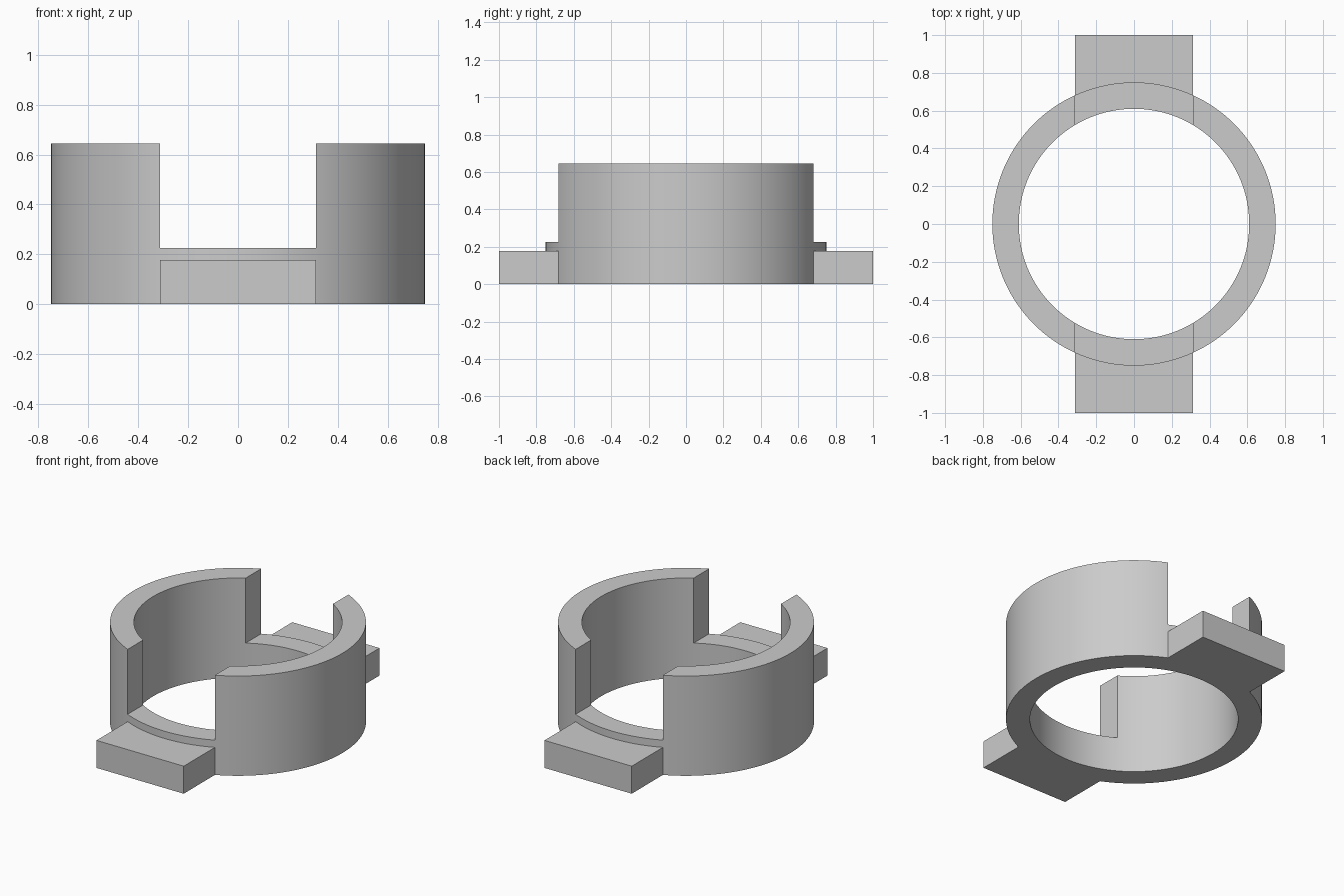
import bpy, bmesh, math

OUTER, INNER, HEIGHT = 0.75, 0.61, 0.645
HALF_SLOT, LEDGE, TAB_TOP = 0.312, 0.225, 0.178
SEGMENTS = 128

cube = bpy.data.objects.get("Cube")
if cube:
    bpy.data.objects.remove(cube, do_unlink=True)

grey = bpy.data.materials.new("light grey")
grey.use_nodes = True
colour = (0.6, 0.6, 0.6, 1)
grey.diffuse_color = colour
grey.node_tree.nodes["Principled BSDF"].inputs["Base Color"].default_value = colour


def add_object(name, bm):
    bmesh.ops.recalc_face_normals(bm, faces=bm.faces)
    mesh = bpy.data.meshes.new(name)
    bm.to_mesh(mesh)
    bm.free()
    mesh.materials.append(grey)
    obj = bpy.data.objects.new(name, mesh)
    bpy.context.collection.objects.link(obj)
    return obj


def box(name, low, high):
    bm = bmesh.new()
    bmesh.ops.create_cube(bm, size=1)
    for v in bm.verts:
        v.co = [lo if c < 0 else hi for c, lo, hi in zip(v.co, low, high)]
    return add_object(name, bm)


def ring(name):
    # Rectangular wall section swept once around the z axis
    bm = bmesh.new()
    section = [(INNER, 0), (OUTER, 0), (OUTER, HEIGHT), (INNER, HEIGHT)]
    loops = []
    for i in range(SEGMENTS):
        a = 2 * math.pi * i / SEGMENTS
        loops.append([bm.verts.new((r * math.cos(a), r * math.sin(a), z))
                      for r, z in section])
    for i, here in enumerate(loops):
        there = loops[(i + 1) % SEGMENTS]
        for j in range(4):
            k = (j + 1) % 4
            bm.faces.new((here[j], there[j], there[k], here[k]))
    return add_object(name, bm)


def combine(target, other, operation):
    mod = target.modifiers.new(operation.lower(), 'BOOLEAN')
    mod.object, mod.operation, mod.solver = other, operation, 'EXACT'
    bpy.ops.object.modifier_apply(modifier=mod.name)
    bpy.data.objects.remove(other, do_unlink=True)


# Collar body
collar = ring("slotted_collar")
bpy.ops.object.select_all(action='DESELECT')
bpy.context.view_layer.objects.active = collar
collar.select_set(True)

# Wide slot through front and back walls
combine(collar, box("slot_cutter", (-HALF_SLOT, -1.2, LEDGE), (HALF_SLOT, 1.2, 1)),
        'DIFFERENCE')

# Mounting tabs, rooted inside the wall
for name, y0, y1 in (("front_tab", -1, -0.65), ("back_tab", 0.65, 1)):
    combine(collar, box(name, (-HALF_SLOT, y0, 0), (HALF_SLOT, y1, TAB_TOP)), 'UNION')

bpy.ops.object.shade_smooth_by_angle(angle=math.radians(30))
